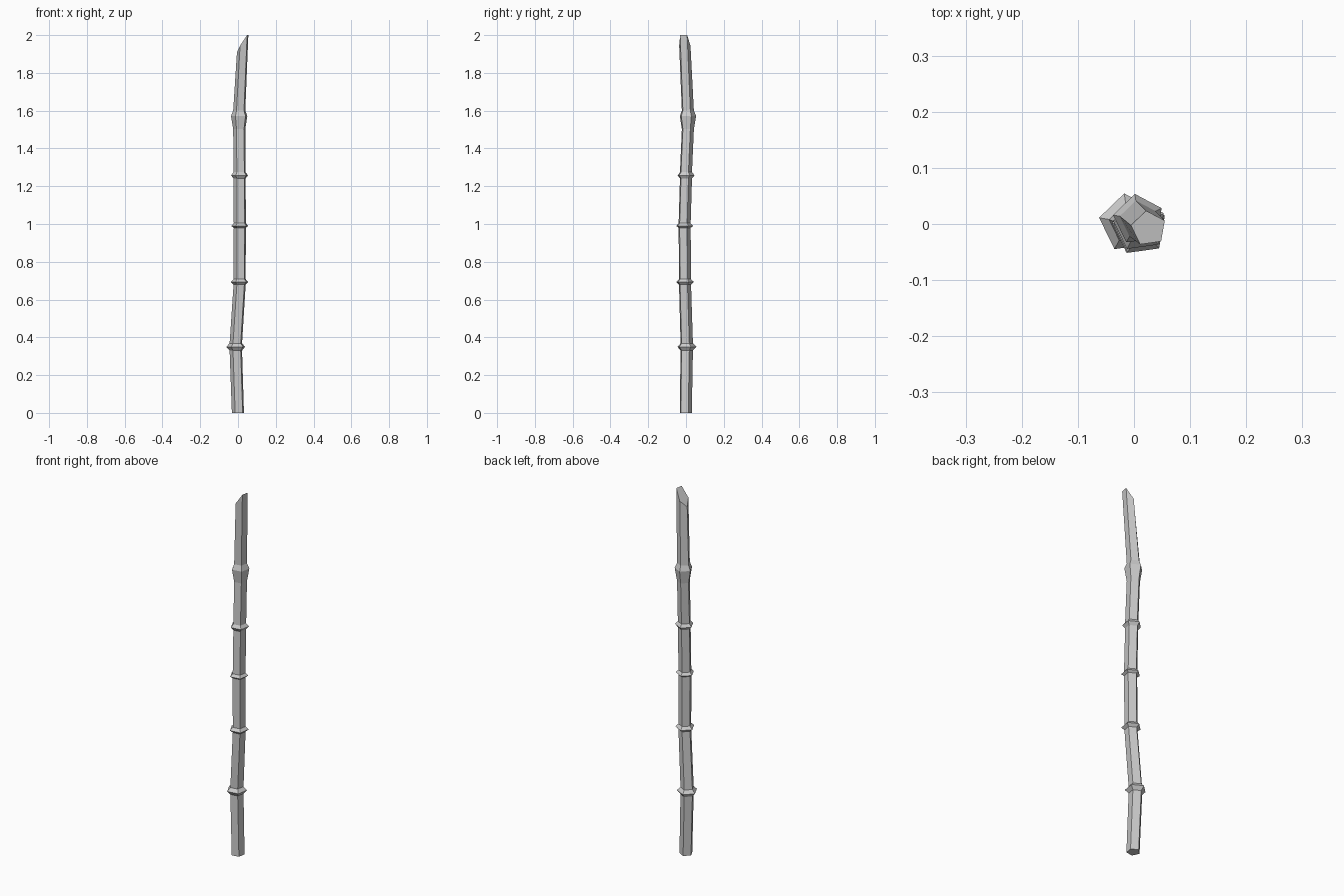
import bpy, bmesh, math

if "Cube" in bpy.data.objects:
    bpy.data.objects.remove(bpy.data.objects["Cube"])

ANGLES = [math.radians(26 + 72 * k) for k in range(5)]
CUT_DIR = math.radians(350)

# Growth nodes: height, centre x, centre y, shaft radius, flange radius, drop, rise
NODES = [
    (0.350, -0.010, 0.002, 0.035, 0.053, 0.020, 0.018),
    (0.693, 0.010, -0.007, 0.034, 0.050, 0.014, 0.015),
    (0.990, 0.011, -0.009, 0.034, 0.048, 0.010, 0.014),
    (1.258, 0.010, -0.002, 0.034, 0.048, 0.017, 0.016),
    (1.572, 0.008, 0.008, 0.034, 0.046, 0.070, 0.028),
]

# Pentagon sections from the base through every node
sections = [(0, 0.001, -0.003, 0.034)]
for z, x, y, shaft, flange, drop, rise in NODES:
    sections += [(z - drop, x, y, shaft), (z, x, y, flange), (z + rise, x, y, shaft)]

bm = bmesh.new()


def ring(x, y, r, height):
    return [bm.verts.new((x + r * math.cos(a), y + r * math.sin(a), height(a)))
            for a in ANGLES]


rings = [ring(x, y, r, lambda a, z=z: z) for z, x, y, r in sections]

# Slanted cut at the tip, highest on the +x side
rings.append(ring(0.026, -0.008, 0.032,
                  lambda a: 2.0 - 0.05 * (math.cos(math.radians(36)) - math.cos(a - CUT_DIR))))

for low, high in zip(rings, rings[1:]):
    for i in range(5):
        j = (i + 1) % 5
        bm.faces.new((low[i], low[j], high[j], high[i]))
bm.faces.new(rings[0][::-1])
bm.faces.new(rings[-1])
bmesh.ops.recalc_face_normals(bm, faces=bm.faces)

mesh = bpy.data.meshes.new("bamboo_stalk")
bm.to_mesh(mesh)
bm.free()
bpy.context.collection.objects.link(bpy.data.objects.new("bamboo_stalk", mesh))
